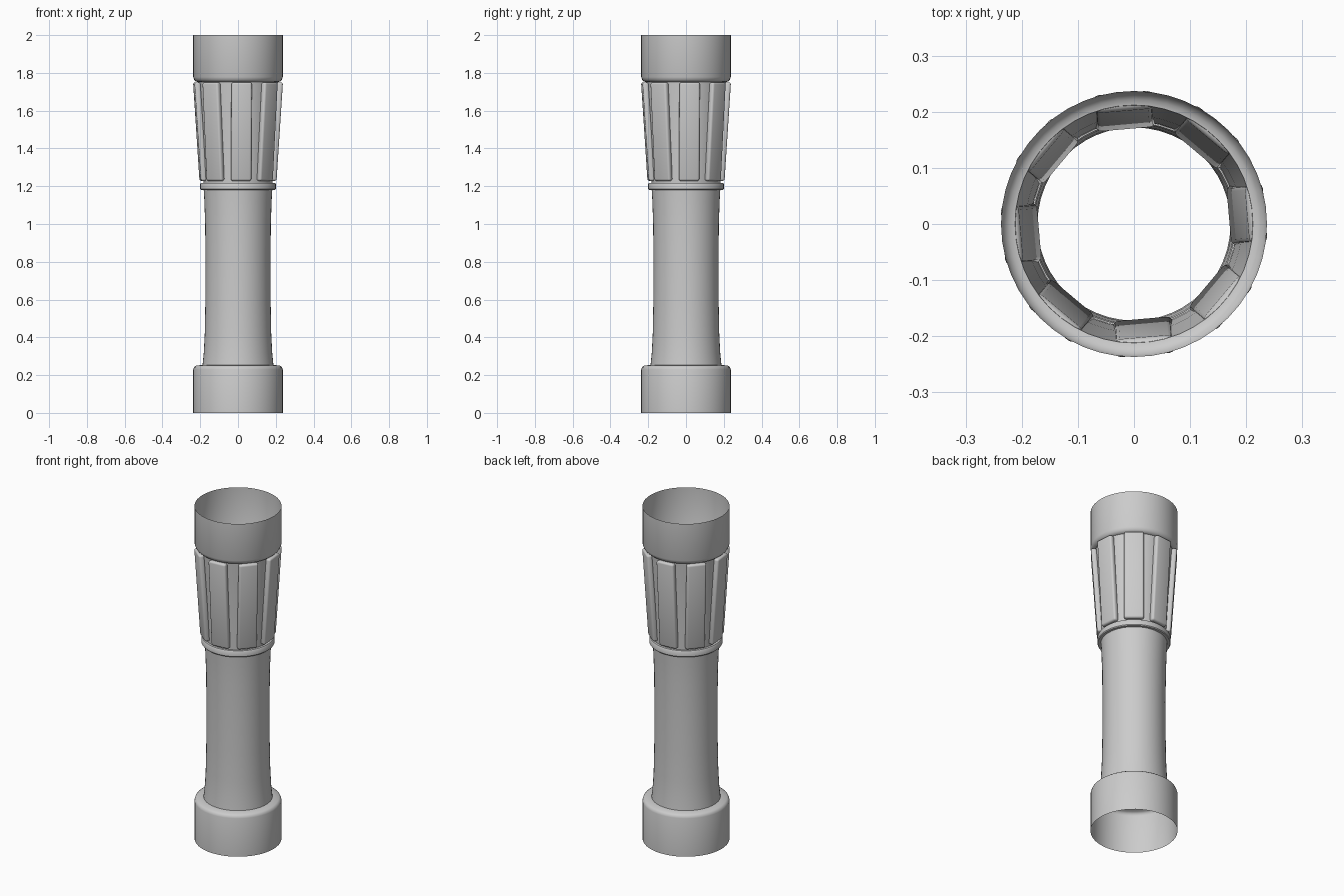
import bpy, bmesh, math
from mathutils import Matrix

if "Cube" in bpy.data.objects:
    bpy.data.objects.remove(bpy.data.objects["Cube"])

SEGMENTS = 48
PLANKS = 8

grey = bpy.data.materials.new("plain_grey")
grey.use_nodes = True
colour = (0.6, 0.6, 0.6, 1)
grey.diffuse_color = colour
grey.node_tree.nodes["Principled BSDF"].inputs["Base Color"].default_value = colour


def finish(bm, name, angle=35):
    bmesh.ops.recalc_face_normals(bm, faces=bm.faces)
    mesh = bpy.data.meshes.new(name)
    bm.to_mesh(mesh)
    bm.free()
    mesh.materials.append(grey)
    obj = bpy.data.objects.new(name, mesh)
    bpy.context.collection.objects.link(obj)
    bpy.ops.object.select_all(action='DESELECT')
    obj.select_set(True)
    bpy.context.view_layer.objects.active = obj
    bpy.ops.object.shade_smooth_by_angle(angle=math.radians(angle))
    return obj


def lathe(name, profile):
    """Open shell of revolution from (radius, height) points."""
    bm = bmesh.new()
    rings = [[bm.verts.new((r * math.cos(a), r * math.sin(a), z))
              for a in (2 * math.pi * i / SEGMENTS for i in range(SEGMENTS))]
             for r, z in profile]
    for low, high in zip(rings, rings[1:]):
        for i in range(SEGMENTS):
            j = (i + 1) % SEGMENTS
            bm.faces.new((low[i], low[j], high[j], high[i]))
    return finish(bm, name)


# Lower cup, open underneath, with a rounded shoulder
lathe("bottom_cup", [(0.237, 0), (0.237, 0.23), (0.233, 0.242),
                     (0.223, 0.25), (0.188, 0.254)])

# Waisted tube
lathe("body_tube", [(0.188, 0.25), (0.181, 0.32), (0.176, 0.42), (0.173, 0.58),
                    (0.172, 0.8), (0.174, 1.0), (0.178, 1.12), (0.182, 1.19)])

# Small collar below the planks
lathe("collar_ring", [(0.18, 1.18), (0.196, 1.18), (0.2, 1.185),
                      (0.2, 1.212), (0.196, 1.218), (0.18, 1.218)])

# Flared neck behind the planks
lathe("flared_neck", [(0.182, 1.19), (0.184, 1.25), (0.193, 1.45),
                      (0.205, 1.65), (0.212, 1.755)])

# Upper cup, open at the top
lathe("top_cup", [(0.212, 1.752), (0.222, 1.754), (0.232, 1.764),
                  (0.237, 1.778), (0.237, 2.0)])

# Leaning planks with rounded edges around the neck
LOW, HIGH, LEAN = 1.228, 1.75, 0.034
for n in range(PLANKS):
    bm = bmesh.new()
    bmesh.ops.create_cube(bm, size=1)
    bmesh.ops.scale(bm, vec=(0.032, 0.108, HIGH - LOW), verts=bm.verts)
    bmesh.ops.translate(bm, vec=(0.185, 0, (LOW + HIGH) / 2), verts=bm.verts)
    for v in bm.verts:
        if v.co.z > (LOW + HIGH) / 2:
            v.co.x += LEAN
    bmesh.ops.bevel(bm, geom=bm.edges[:], offset=0.011, segments=3,
                    profile=0.5, affect='EDGES')
    turn = Matrix.Rotation(math.radians(5) + n * 2 * math.pi / PLANKS, 3, 'Z')
    bmesh.ops.rotate(bm, matrix=turn, verts=bm.verts)
    finish(bm, f"plank_{n + 1}")
